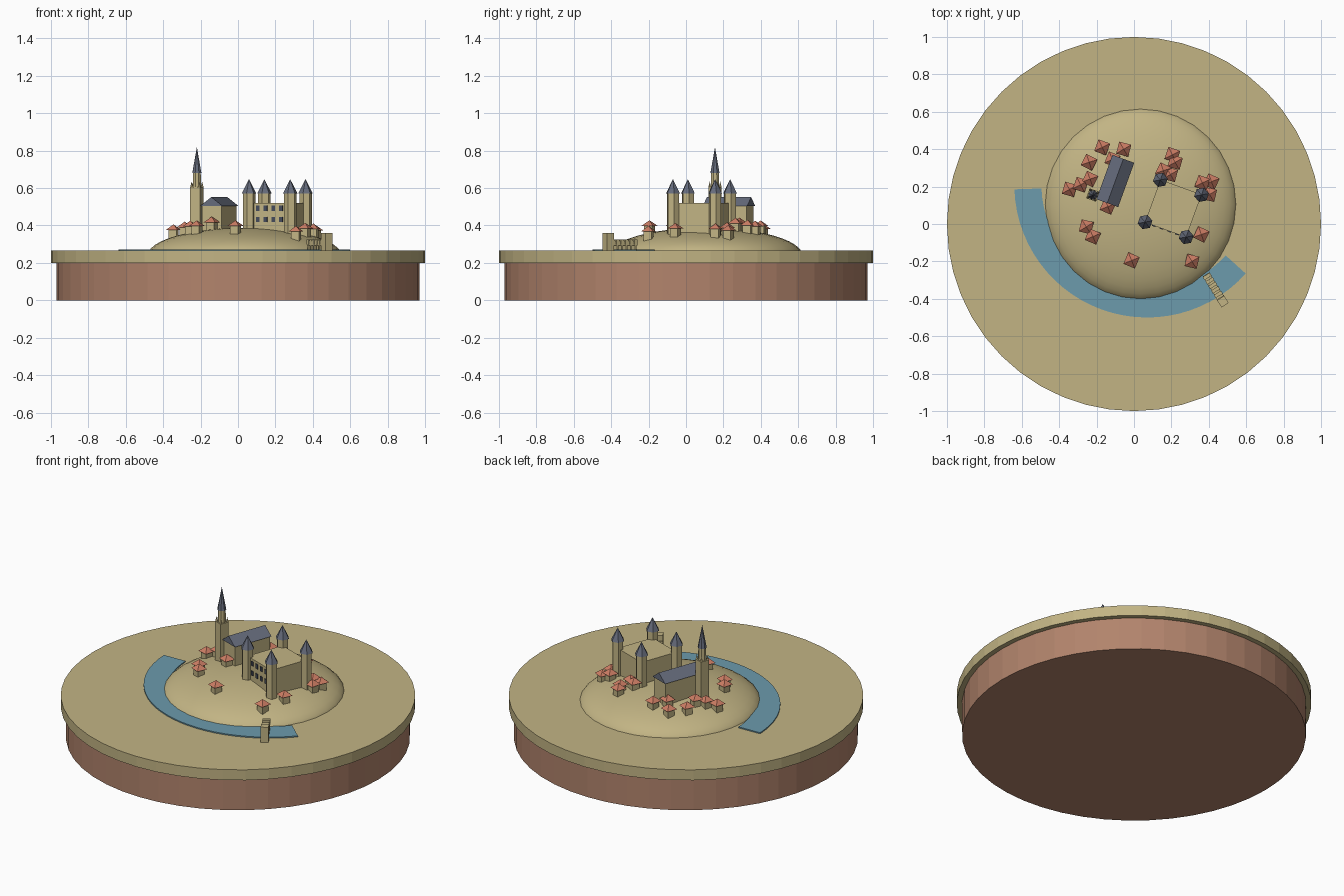
import bpy, bmesh, math
from mathutils import Matrix, Vector

cube = bpy.data.objects.get("Cube")
if cube:
    bpy.data.objects.remove(cube, do_unlink=True)


def material(name, *rgb):
    lin = [((c / 255 + 0.055) / 1.055) ** 2.4 for c in rgb] + [1]
    m = bpy.data.materials.new(name)
    m.use_nodes = True
    m.diffuse_color = lin
    m.node_tree.nodes["Principled BSDF"].inputs["Base Color"].default_value = lin
    return m


SAND = material("sandstone", 194, 180, 132)
EARTH = material("brown earth", 178, 132, 108)
WATER = material("water blue", 108, 155, 172)
SLATE = material("slate grey", 102, 108, 124)
TILE = material("roof tile red", 205, 125, 100)
DARK = material("window dark", 68, 74, 90)

HILL = Vector((0.035, 0.105, 0.24))
HILL_R, HILL_H = 0.518, 0.148
TURN = math.radians(-20)


def ground(x, y):
    """Height of the hill surface at a point."""
    d = math.hypot(x - HILL.x, y - HILL.y) / HILL_R
    return HILL.z + HILL_H * math.sqrt(max(0, 1 - d * d))


def finish(name, bm, mat):
    bmesh.ops.recalc_face_normals(bm, faces=bm.faces)
    me = bpy.data.meshes.new(name)
    bm.to_mesh(me)
    bm.free()
    me.materials.append(mat)
    ob = bpy.data.objects.new(name, me)
    bpy.context.collection.objects.link(ob)
    return ob


def prism(name, mat, x, y, z0, z1, r0, r1, sides, turn=0.0):
    """Upright cylinder, cone or frustum."""
    bm = bmesh.new()
    bmesh.ops.create_cone(bm, cap_ends=True, segments=sides, radius1=r0, radius2=r1, depth=z1 - z0)
    if r1 == 0:
        bmesh.ops.remove_doubles(bm, verts=bm.verts, dist=1e-5)
    bm.transform(Matrix.Translation((x, y, (z0 + z1) / 2)) @ Matrix.Rotation(turn, 4, 'Z'))
    return finish(name, bm, mat)


def box(name, mat, x, y, z0, z1, sx, sy, turn=0.0):
    bm = bmesh.new()
    bmesh.ops.create_cube(bm, size=1)
    bm.transform(Matrix.Translation((x, y, (z0 + z1) / 2)) @ Matrix.Rotation(turn, 4, 'Z')
                 @ Matrix.Diagonal((sx, sy, z1 - z0, 1)))
    return finish(name, bm, mat)


def place(cx, cy, turn, u, v):
    """Point given in the turned frame of a building."""
    p = Vector((cx, cy, 0)) + Matrix.Rotation(turn, 3, 'Z') @ Vector((u, v, 0))
    return p.x, p.y


# Round base and land
prism("earth_base", EARTH, 0, 0, 0, 0.2, 0.97, 0.97, 48)
prism("land_disc", SAND, 0, 0, 0.2, 0.265, 1, 1, 48)

# Hill: upper half of a flattened sphere
bm = bmesh.new()
bmesh.ops.create_uvsphere(bm, u_segments=32, v_segments=24, radius=1)
bmesh.ops.delete(bm, geom=[v for v in bm.verts if v.co.z < -0.01], context='VERTS')
bm.transform(Matrix.Translation(HILL) @ Matrix.Diagonal((HILL_R, HILL_R, HILL_H, 1)))
for f in bm.faces:
    f.smooth = True
finish("hill", bm, SAND)

# River: a curved strip around the hill
bm = bmesh.new()
rows = []
STEPS = 28
for i in range(STEPS + 1):
    a = math.radians(182 + (318 - 182) * i / STEPS)
    rows.append([bm.verts.new((0.07 + r * math.cos(a), 0.21 + r * math.sin(a), 0.264))
                 for r in (0.565, 0.71)])
for p, q in zip(rows, rows[1:]):
    bm.faces.new((p[0], p[1], q[1], q[0]))
top = bmesh.ops.extrude_face_region(bm, geom=bm.faces[:])["geom"]
bmesh.ops.translate(bm, vec=(0, 0, 0.008), verts=[g for g in top if isinstance(g, bmesh.types.BMVert)])
finish("river", bm, WATER)

# Bridge: deck slabs on piers, low parapets, and a gate tower
start, end = Vector((0.385, -0.27)), Vector((0.475, -0.415))
along = end - start
bturn = math.atan2(along.y, along.x)
SLABS = 6
for i in range(SLABS):
    p = start + along * ((i + 0.4) / SLABS)
    box("bridge_slab", SAND, p.x, p.y, 0.298, 0.326, 0.019, 0.045, bturn)
    box("bridge_pier", SAND, p.x, p.y, 0.262, 0.3, 0.009, 0.042, bturn)
mid = (start + end) / 2
box("bridge_deck", SAND, mid.x, mid.y, 0.294, 0.316, along.length, 0.04, bturn)
box("gate_tower", SAND, end.x, end.y, 0.262, 0.36, 0.045, 0.045, bturn)

# Castle keep with four corner towers
KX, KY = 0.21, 0.083
box("castle_keep", SAND, KX, KY, 0.34, 0.52, 0.234, 0.243, TURN)
for u in (-0.117, 0.117):
    for v in (-0.12, 0.12):
        x, y = place(KX, KY, TURN, u, v)
        prism("castle_tower", SAND, x, y, 0.33, 0.57, 0.034, 0.034, 6, TURN)
        prism("castle_tower_roof", SLATE, x, y, 0.57, 0.648, 0.04, 0, 6, TURN)

# Castle windows on the front wall
for u in (-0.066, -0.022, 0.022, 0.066):
    for z in (0.418, 0.478):
        x, y = place(KX, KY, TURN, u, -0.1225)
        box("castle_window", DARK, x, y, z, z + 0.028, 0.02, 0.007, TURN)

# Church nave with a slate gable roof
CX, CY = -0.1, 0.23
box("church_nave", SAND, CX, CY, 0.33, 0.508, 0.11, 0.24, TURN)
bm = bmesh.new()
ends = [[bm.verts.new((u, v, z)) for u, z in ((-0.062, 0.505), (0.062, 0.505), (0, 0.552))]
        for v in (-0.126, 0.126)]
bm.faces.new(ends[0])
bm.faces.new(ends[1])
for i in range(3):
    j = (i + 1) % 3
    bm.faces.new((ends[0][i], ends[0][j], ends[1][j], ends[1][i]))
bm.transform(Matrix.Translation((CX, CY, 0)) @ Matrix.Rotation(TURN, 4, 'Z'))
finish("church_roof", bm, SLATE)

# Church tower: square shaft, corner pinnacles, belfry and spire
TX, TY = -0.22, 0.155
box("church_tower", SAND, TX, TY, 0.33, 0.605, 0.056, 0.056, TURN)
for u in (-0.022, 0.022):
    for v in (-0.022, 0.022):
        x, y = place(TX, TY, TURN, u, v)
        prism("church_pinnacle", SAND, x, y, 0.605, 0.635, 0.008, 0, 4, TURN)
prism("church_belfry", SAND, TX, TY, 0.6, 0.68, 0.024, 0.022, 8, TURN)
prism("church_spire", SLATE, TX, TY, 0.68, 0.82, 0.026, 0, 8, TURN)

# Village houses
HOUSES = [(-.17, .41), (-.055, .4), (-.24, .33), (-.345, .185), (-.285, .21), (-.235, .24),
          (-.255, -.015), (-.22, -.067), (-.013, -.195), (.31, -.2), (.36, -.056),
          (.205, .37), (.22, .33), (.157, .285), (.195, .265), (.366, .22), (.414, .227),
          (.404, .158), (-.14, .093), (-.115, .345)]
for i, (x, y) in enumerate(HOUSES):
    turn = TURN + 0.12 * math.sin(i * 2.3)
    z = ground(x, y)
    box("house_walls", SAND, x, y, z - 0.02, z + 0.04, 0.045, 0.045, turn)
    prism("house_roof", TILE, x, y, z + 0.038, z + 0.068, 0.047, 0, 4, turn + math.pi / 4)
